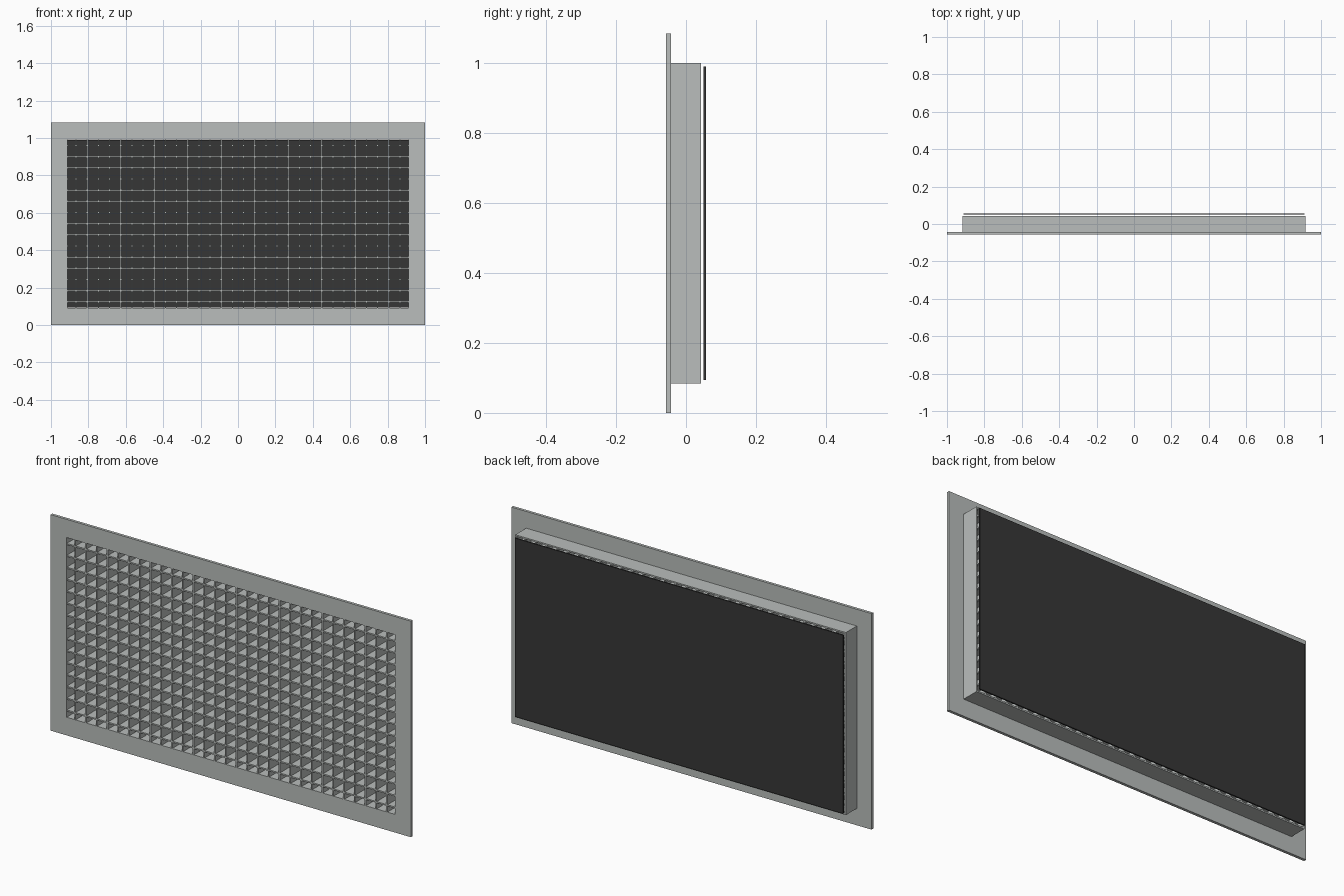
import bpy, bmesh

if "Cube" in bpy.data.objects:
    bpy.data.objects.remove(bpy.data.objects["Cube"])

# Main dimensions
CZ = 0.542                          # height of the centre
FRONT, FLANGE_BACK, COLLAR_BACK = -0.057, -0.043, 0.043
OPEN_X, OPEN_Z = 0.911, 0.451       # half size of the opening
PITCH, BLADE = 0.0597, 0.007        # lattice spacing and blade thickness


def material(name, rgb):
    m = bpy.data.materials.new(name)
    m.diffuse_color = (*rgb, 1)
    m.use_nodes = True
    m.node_tree.nodes["Principled BSDF"].inputs["Base Color"].default_value = m.diffuse_color
    return m


grey = material("light grey metal", (0.491, 0.515, 0.503))
black = material("black backing", (0.037, 0.037, 0.037))


def finish(name, bm, mat):
    bmesh.ops.recalc_face_normals(bm, faces=bm.faces)
    mesh = bpy.data.meshes.new(name)
    bm.to_mesh(mesh)
    bm.free()
    mesh.materials.append(mat)
    ob = bpy.data.objects.new(name, mesh)
    bpy.context.collection.objects.link(ob)
    return ob


def add_box(bm, x0, x1, y0, y1, z0, z1):
    verts = bmesh.ops.create_cube(bm, size=1)["verts"]
    for v in verts:
        v.co.x = x1 if v.co.x > 0 else x0
        v.co.y = y1 if v.co.y > 0 else y0
        v.co.z = z1 if v.co.z > 0 else z0


def frame(name, hx, hz, y0, y1, mat):
    """Rectangular ring around the opening."""
    bm = bmesh.new()
    loops = []
    for ax, az, y in ((hx, hz, y0), (hx, hz, y1),
                      (OPEN_X, OPEN_Z, y1), (OPEN_X, OPEN_Z, y0)):
        loops.append([bm.verts.new((sx * ax, y, CZ + sz * az))
                      for sx, sz in ((-1, -1), (1, -1), (1, 1), (-1, 1))])
    for a, b in zip(loops, loops[1:] + loops[:1]):
        for i in range(4):
            j = (i + 1) % 4
            bm.faces.new((a[i], a[j], b[j], b[i]))
    return finish(name, bm, mat)


# Front flange and the duct collar behind it
frame("front_flange", 1.0, CZ, FRONT, FLANGE_BACK, grey)
frame("collar", 0.918, 0.458, FLANGE_BACK, COLLAR_BACK, grey)

# Egg-crate lattice: 30 upright and 15 level blades
h = BLADE / 2
bm = bmesh.new()
for i in range(30):
    x = (i - 14.5) * PITCH
    add_box(bm, x - h, x + h, FRONT + 0.001, COLLAR_BACK, CZ - OPEN_Z, CZ + OPEN_Z)
finish("upright_blades", bm, grey)

bm = bmesh.new()
for k in range(-7, 8):
    z = CZ + k * PITCH
    add_box(bm, -OPEN_X, OPEN_X, FRONT + 0.001, COLLAR_BACK, z - h, z + h)
finish("level_blades", bm, grey)

# Dark backing sheet just behind the collar
bm = bmesh.new()
add_box(bm, -0.911, 0.911, 0.050, 0.0565, CZ - 0.448, CZ + 0.448)
finish("backing_sheet", bm, black)
